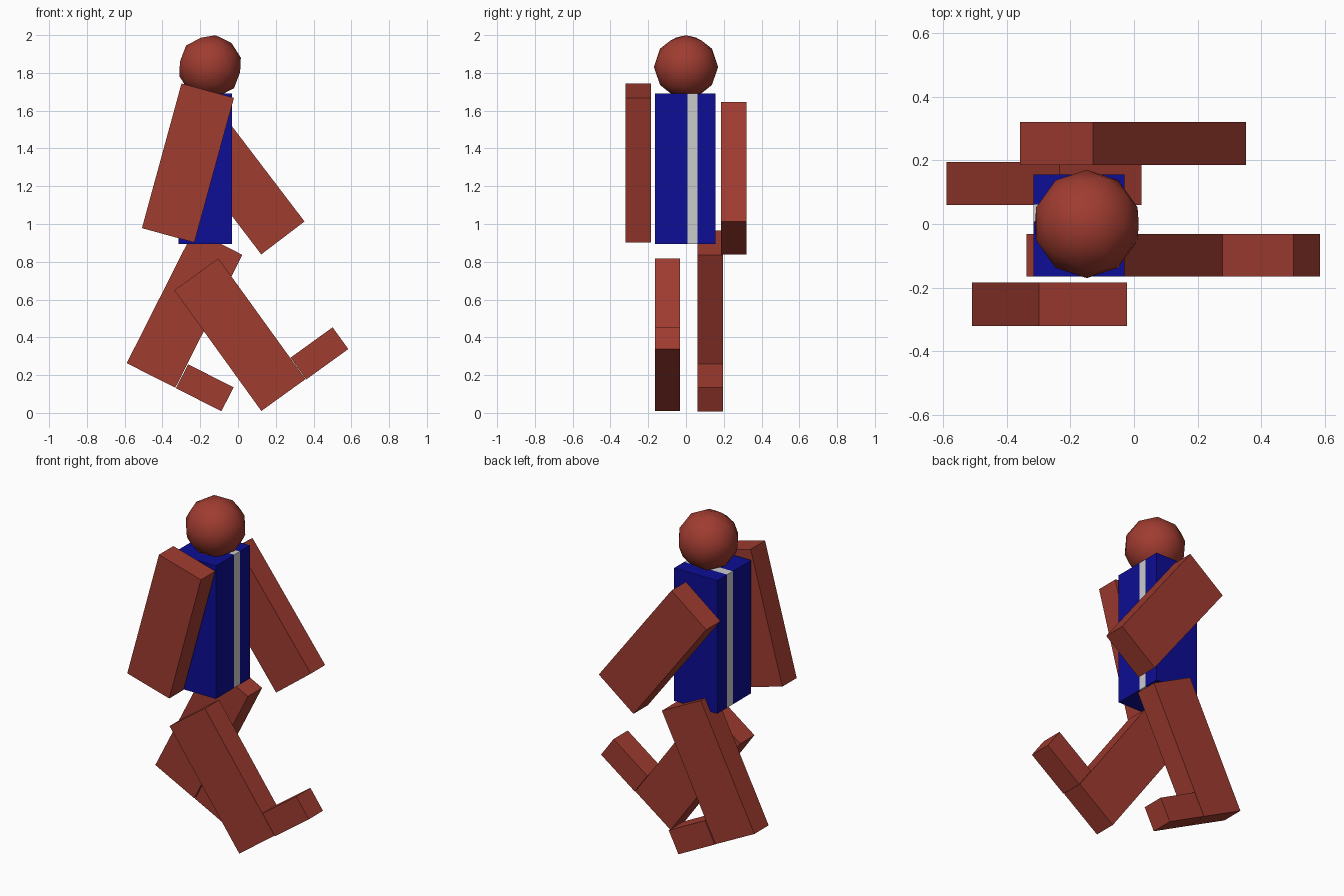
import bpy
from math import radians

if "Cube" in bpy.data.objects:
    bpy.data.objects.remove(bpy.data.objects["Cube"])


def material(name, colour):
    m = bpy.data.materials.new(name)
    m.diffuse_color = (*colour, 1)
    m.use_nodes = True
    m.node_tree.nodes["Principled BSDF"].inputs["Base Color"].default_value = m.diffuse_color
    return m


skin = material("red_brown", (0.35, 0.045, 0.03))
cloth = material("deep_blue", (0.004, 0.004, 0.3))


def box(name, x, z, y0, y1, width, height, tilt=0, mat=None):
    """Box centred at x, z, spanning y0..y1, tilted about the y axis."""
    bpy.ops.mesh.primitive_cube_add(size=1, location=(x, (y0 + y1) / 2, z))
    ob = bpy.context.object
    ob.name = name
    ob.scale = (width, y1 - y0, height)
    ob.rotation_euler.y = radians(tilt)
    if mat:
        ob.data.materials.append(mat)
    return ob


# Torso: jacket halves with a grey strip between them
for name, y0, y1, mat in (("jacket_right", -0.165, 0.008, cloth),
                          ("shirt_strip", 0.008, 0.061, None),
                          ("jacket_left", 0.061, 0.155, cloth)):
    box(name, -0.173, 1.292, y0, y1, 0.285, 0.796, mat=mat)

# Swinging arms
box("right_arm", -0.265, 1.323, -0.32, -0.184, 0.288, 0.794, 15.3, skin)
box("left_arm", -0.003, 1.242, 0.185, 0.321, 0.288, 0.794, -37.3, skin)

# Striding legs and their feet
box("right_leg", 0.010, 0.414, -0.165, -0.031, 0.288, 0.788, -35.8, skin)
box("right_foot", 0.431, 0.315, -0.165, -0.031, 0.275, 0.142, -35.8, skin)
box("left_leg", -0.283, 0.550, 0.060, 0.195, 0.288, 0.788, 26.8, skin)
box("left_foot", -0.176, 0.133, 0.062, 0.197, 0.270, 0.142, 27, skin)

# Head
bpy.ops.mesh.primitive_ico_sphere_add(subdivisions=2, radius=0.17,
                                      location=(-0.148, 0, 1.832))
head = bpy.context.object
head.name = "head"
head.rotation_euler.y = radians(10)
head.data.materials.append(skin)
bpy.ops.object.shade_smooth_by_angle(angle=radians(30))
